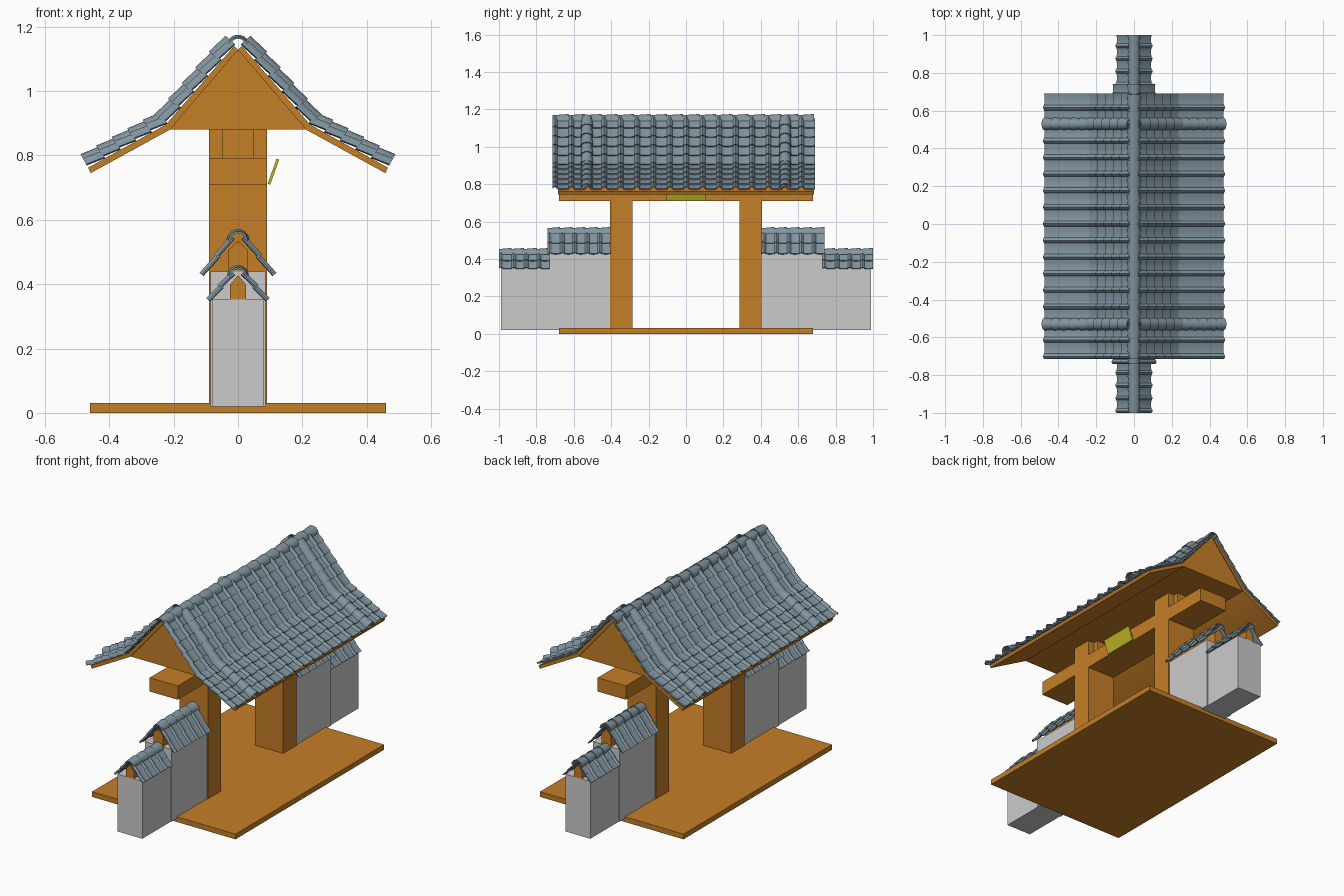
import bpy, bmesh, math
from mathutils import Vector as V

if "Cube" in bpy.data.objects:
    bpy.data.objects.remove(bpy.data.objects["Cube"])


def material(name, rgb):
    m = bpy.data.materials.new(name)
    m.diffuse_color = (*rgb, 1)
    m.use_nodes = True
    m.node_tree.nodes["Principled BSDF"].inputs["Base Color"].default_value = m.diffuse_color
    return m


WOOD = material("wood", (0.56, 0.21, 0.02))
TILE = material("tile", (0.22, 0.30, 0.35))
GOLD = material("gold", (0.55, 0.50, 0.02))


def finish(name, bm, mat=None, angle=35):
    bmesh.ops.recalc_face_normals(bm, faces=bm.faces)
    me = bpy.data.meshes.new(name)
    bm.to_mesh(me)
    bm.free()
    ob = bpy.data.objects.new(name, me)
    bpy.context.collection.objects.link(ob)
    if mat:
        me.materials.append(mat)
    bpy.ops.object.select_all(action='DESELECT')
    ob.select_set(True)
    bpy.context.view_layer.objects.active = ob
    bpy.ops.object.shade_smooth_by_angle(angle=math.radians(angle))
    return ob


def prism(name, outline, y0, y1, mat=None):
    """Extrude an (x, z) outline along y."""
    bm = bmesh.new()
    a = [bm.verts.new((x, y0, z)) for x, z in outline]
    b = [bm.verts.new((x, y1, z)) for x, z in outline]
    n = len(a)
    bm.faces.new(a)
    bm.faces.new(b[::-1])
    for i in range(n):
        j = (i + 1) % n
        bm.faces.new((a[i], a[j], b[j], b[i]))
    return finish(name, bm, mat)


def block(name, hx, y0, y1, z0, z1, mat=None):
    return prism(name, [(-hx, z0), (hx, z0), (hx, z1), (-hx, z1)], y0, y1, mat)


def loft(bm, rings):
    """Skin closed four-point sections into a solid strip."""
    rows = [[bm.verts.new(p) for p in r] for r in rings]
    for a, b in zip(rows, rows[1:]):
        for i in range(4):
            j = (i + 1) % 4
            bm.faces.new((a[i], a[j], b[j], b[i]))
    bm.faces.new(rows[0])
    bm.faces.new(rows[-1][::-1])


def slope_rows(path, counts, side):
    """Start, end and outward normal of every tile row down a slope."""
    out = []
    for (p, q), n in zip(zip(path, path[1:]), counts):
        a, b = V((side * p[0], 0, p[1])), V((side * q[0], 0, q[1]))
        d = b - a
        normal = V((-d.z * side, 0, d.x * side)).normalized()
        for i in range(n):
            out.append((a + d * (i / n - 0.1 / n), a + d * ((i + 1) / n), normal))
    return out


# one wavy tile: position across, rise
WAVE = [(0, 0), (.06, .6), (.16, 1), (.26, .6), (.33, 0), (.5, -.22), (.75, -.25)]


def tile_slope(name, path, counts, side, y0, y1, cols, rise, thick):
    bm = bmesh.new()
    w = (y1 - y0) / cols
    prof = [(y0 + (c + u) * w, h * rise) for c in range(cols) for u, h in WAVE]
    prof.append((y1, 0))
    for a, b, n in slope_rows(path, counts, side):
        rings = []
        for y, h in prof:
            o = V((0, y, 0))
            h += rise * 0.25
            rings.append([a + o + n * (h + thick), b + o + n * (h + thick * 2),
                          b + o + n * (h + thick), a + o + n * h])
        loft(bm, rings)
    return finish(name, bm, TILE)


def half_tube(bm, a, b, normal, across, r0, r1, t=0.006, n=10):
    """Tapered half-round cap tile from a to b."""
    rings = []
    for i in range(n + 1):
        g = math.pi * i / n
        d = across * math.cos(g) + normal * math.sin(g)
        rings.append([a + d * r0, b + d * r1, b + d * (r1 - t), a + d * (r0 - t)])
    loft(bm, rings)


def ridge(name, z, y0, y1, n, r):
    bm = bmesh.new()
    s = (y1 - y0) / n
    for i in range(n):
        a, b = V((0, y0 + (i - .12) * s if i else y0, z)), V((0, y0 + (i + 1) * s, z))
        half_tube(bm, a, b, V((0, 0, 1)), V((1, 0, 0)), r * .82, r)
    return finish(name, bm, TILE)


# timber frame
block("base", 0.46, -0.68, 0.68, 0, 0.03, WOOD)
block("cross_beam", 0.09, -0.68, 0.68, 0.71, 0.79, WOOD)
for s, label in ((-1, "front"), (1, "back")):
    ya, yb = sorted((s * 0.285, s * 0.405))
    block(label + "_pillar", 0.09, ya, yb, 0.03, 0.89, WOOD)
    block(label + "_bracket", 0.05, ya - 0.03, yb + 0.03, 0.79, 0.89, WOOD)

# name board without lettering, tilted outward
prism("plaque", [(0.092, 0.712), (0.100, 0.709), (0.128, 0.787), (0.120, 0.79)],
      -0.105, 0.105, GOLD)

# main roof
prism("gable_core", [(-0.215, 0.88), (0.215, 0.88), (0, 1.13)], -0.68, 0.68, WOOD)
SLOPE = [(0.012, 1.14), (0.224, 0.896), (0.466, 0.762)]
UNDER = [(0, 1.128), (0.212, 0.88), (0.458, 0.745)]
for s, label in ((-1, "left"), (1, "right")):
    prism(label + "_roof_board", [(s * x, z) for x, z in UNDER + SLOPE[::-1]],
          -0.685, 0.685, WOOD)
    tile_slope(label + "_roof_tiles", SLOPE, (5, 5), s, -0.715, 0.69, 16, 0.014, 0.008)
    bm = bmesh.new()
    for y in (-0.53, 0.53):
        for a, b, n in slope_rows(SLOPE, (5, 5), s):
            o = V((0, y, 0)) + n * 0.014
            half_tube(bm, a + o, b + o, n, V((0, 1, 0)), 0.027, 0.034)
    finish(label + "_verge_barrels", bm, TILE)
ridge("main_ridge", 1.138, -0.715, 0.685, 16, 0.037)

# stepped side walls, each with a small tiled roof
# (name, y range, half width, wall top, beam half width, beam top, slope, columns, ridge radius)
WALLS = [
    ("inner", 0.405, 0.73, 0.085, 0.44, 0.03, 0.535, [(0.014, 0.535), (0.103, 0.422)], 5, 0.036),
    ("outer", 0.73, 0.99, 0.08, 0.352, 0.025, 0.428, [(0.012, 0.425), (0.083, 0.343)], 4, 0.034),
]
for s, end in ((-1, "front"), (1, "back")):
    for part, y0, y1, hx, top, bx, btop, path, cols, r in WALLS:
        name = end + "_" + part
        ya, yb = sorted((s * y0, s * y1))
        block(name + "_wall", hx, ya, yb, 0.02, top)
        prism(name + "_wall_beam", [(-bx, top - 0.01), (bx, top - 0.01), (bx, btop - 0.03),
                                    (0, btop), (-bx, btop - 0.03)], ya, yb, WOOD)
        ta, tb = sorted((s * y0, s * (y1 + 0.01)))
        for k, label in ((-1, "left"), (1, "right")):
            tile_slope(name + "_" + label + "_tiles", path, (2,), k, ta, tb, cols, 0.009, 0.005)
        ridge(name + "_ridge", path[0][1], ta, tb, cols, r)
